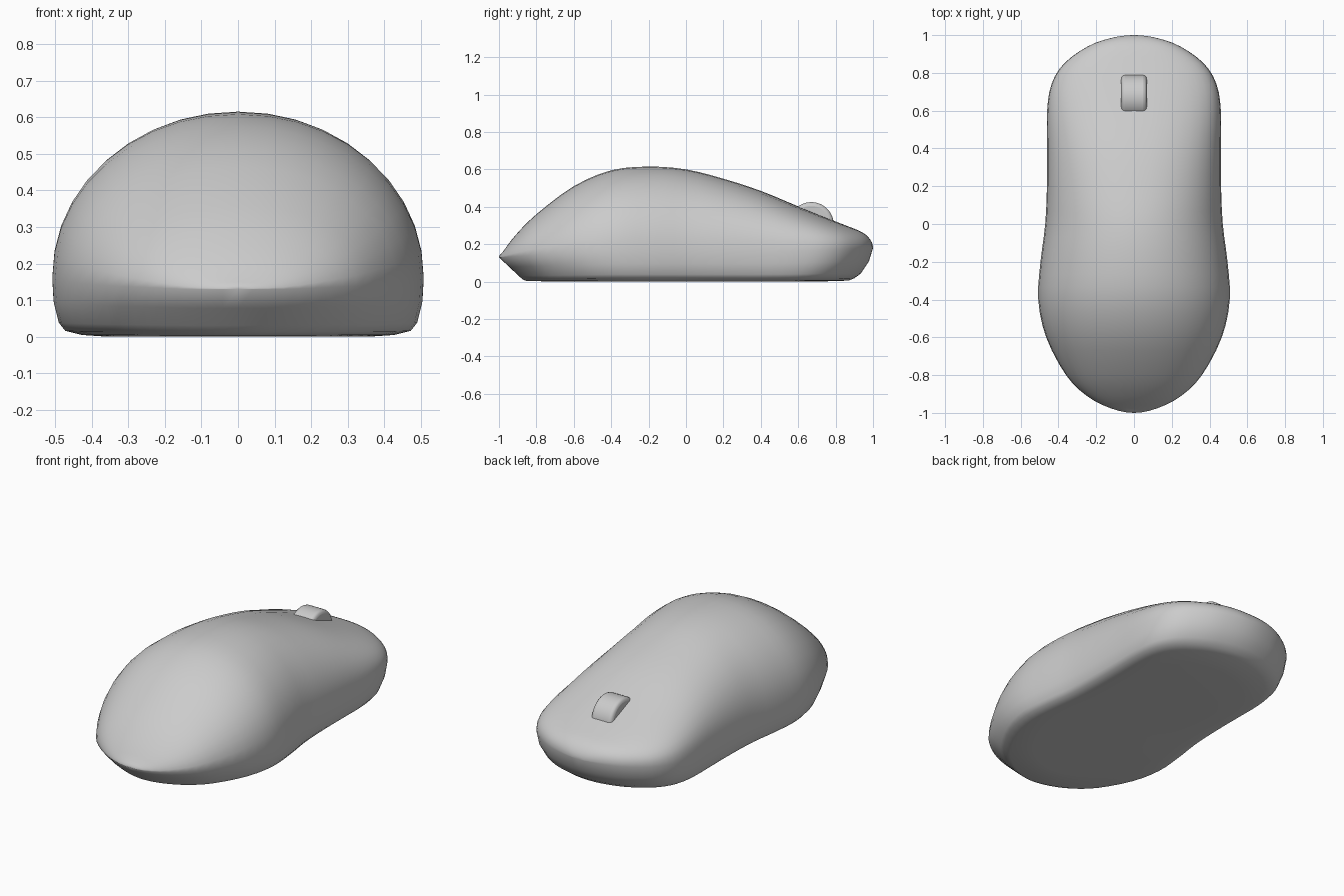
import bpy, bmesh, math

if "Cube" in bpy.data.objects:
    bpy.data.objects.remove(bpy.data.objects["Cube"])

# Stations along the shell: y, half width, top height, rim height
STATIONS = [
    (-1.0, 0.0, 0.13, 0.13), (-0.975, 0.125, 0.165, 0.13), (-0.91, 0.25, 0.25, 0.135),
    (-0.8, 0.36, 0.36, 0.14), (-0.6, 0.465, 0.51, 0.15), (-0.4, 0.507, 0.595, 0.16),
    (-0.2, 0.495, 0.615, 0.16), (0.0, 0.47, 0.60, 0.16), (0.2, 0.461, 0.55, 0.16),
    (0.4, 0.46, 0.485, 0.16), (0.6, 0.46, 0.402, 0.165), (0.74, 0.437, 0.345, 0.17),
    (0.85, 0.37, 0.302, 0.175), (0.94, 0.245, 0.265, 0.178), (0.985, 0.12, 0.225, 0.18),
    (1.0, 0.0, 0.18, 0.18)]

# Underside rings: x scale, rear y scale, front y scale, fraction of rim height
RINGS = [(0.7, 0.7, 0.7, 0.0), (0.84, 0.855, 0.87, 0.03),
         (0.93, 0.875, 0.90, 0.10), (0.965, 0.895, 0.935, 0.24),
         (0.993, 0.945, 0.978, 0.6)]


def smooth_stations(pts, steps):
    """Catmull-Rom through the stations, mirrored past the pointed ends."""
    def ghost(p, q):
        return (q[0], -q[1], 2 * p[2] - q[2], q[3])
    ext = [ghost(pts[0], pts[1])] + pts + [ghost(pts[-1], pts[-2])]
    out = []
    for a, b, c, d in zip(ext, ext[1:], ext[2:], ext[3:]):
        for k in range(steps):
            t = k / steps
            out.append(tuple(0.5 * (2 * q + (r - p) * t + (2 * p - 5 * q + 4 * r - s) * t * t
                                    + (3 * q - p - 3 * r + s) * t ** 3)
                             for p, q, r, s in zip(a, b, c, d)))
    return out + [pts[-1]]


def section(y, w, top, rim, arc=10):
    """Closed cross-section: underside right, over the top, underside left."""
    right = [(w * sx, y * (sf if y > 0 else sr), rim * fz) for sx, sr, sf, fz in RINGS]
    n = 2.05 + 0.45 * min(max(y / 0.8, 0), 1)
    for k in range(arc + 1):
        a = math.pi / 2 * k / arc
        c, s = max(math.cos(a), 0), math.sin(a)
        if k == arc:
            c = 0
        right.append((w * c ** (2 / n), y, rim + (top - rim) * s ** (2 / n)))
    return right + [(-x, yy, z) for x, yy, z in reversed(right[:-1])]


def finish(bm, name, angle):
    bmesh.ops.recalc_face_normals(bm, faces=bm.faces)
    mesh = bpy.data.meshes.new(name)
    bm.to_mesh(mesh)
    bm.free()
    ob = bpy.data.objects.new(name, mesh)
    bpy.context.collection.objects.link(ob)
    bpy.ops.object.select_all(action='DESELECT')
    ob.select_set(True)
    bpy.context.view_layer.objects.active = ob
    bpy.ops.object.shade_smooth_by_angle(angle=math.radians(angle))
    return ob


# Mouse shell, lofted from back to front
bm = bmesh.new()
rows = [[bm.verts.new(p) for p in section(*s)] for s in smooth_stations(STATIONS, 3)]
for r0, r1 in zip(rows, rows[1:]):
    for i in range(len(r0)):
        j = (i + 1) % len(r0)
        bm.faces.new((r0[i], r0[j], r1[j], r1[i]))
bmesh.ops.remove_doubles(bm, verts=bm.verts, dist=0.0005)
finish(bm, "mouse_shell", 65)

# Scroll wheel, set into the top of the shell
bpy.ops.mesh.primitive_cylinder_add(vertices=48, radius=0.12, depth=0.135,
                                    location=(0, 0.67, 0.305),
                                    rotation=(0, math.pi / 2, 0))
wheel = bpy.context.object
wheel.name = "scroll_wheel"
bevel = wheel.modifiers.new("rounded_rim", 'BEVEL')
bevel.width = 0.02
bevel.segments = 3
bevel.limit_method = 'ANGLE'
bpy.ops.object.shade_smooth_by_angle(angle=math.radians(40))
